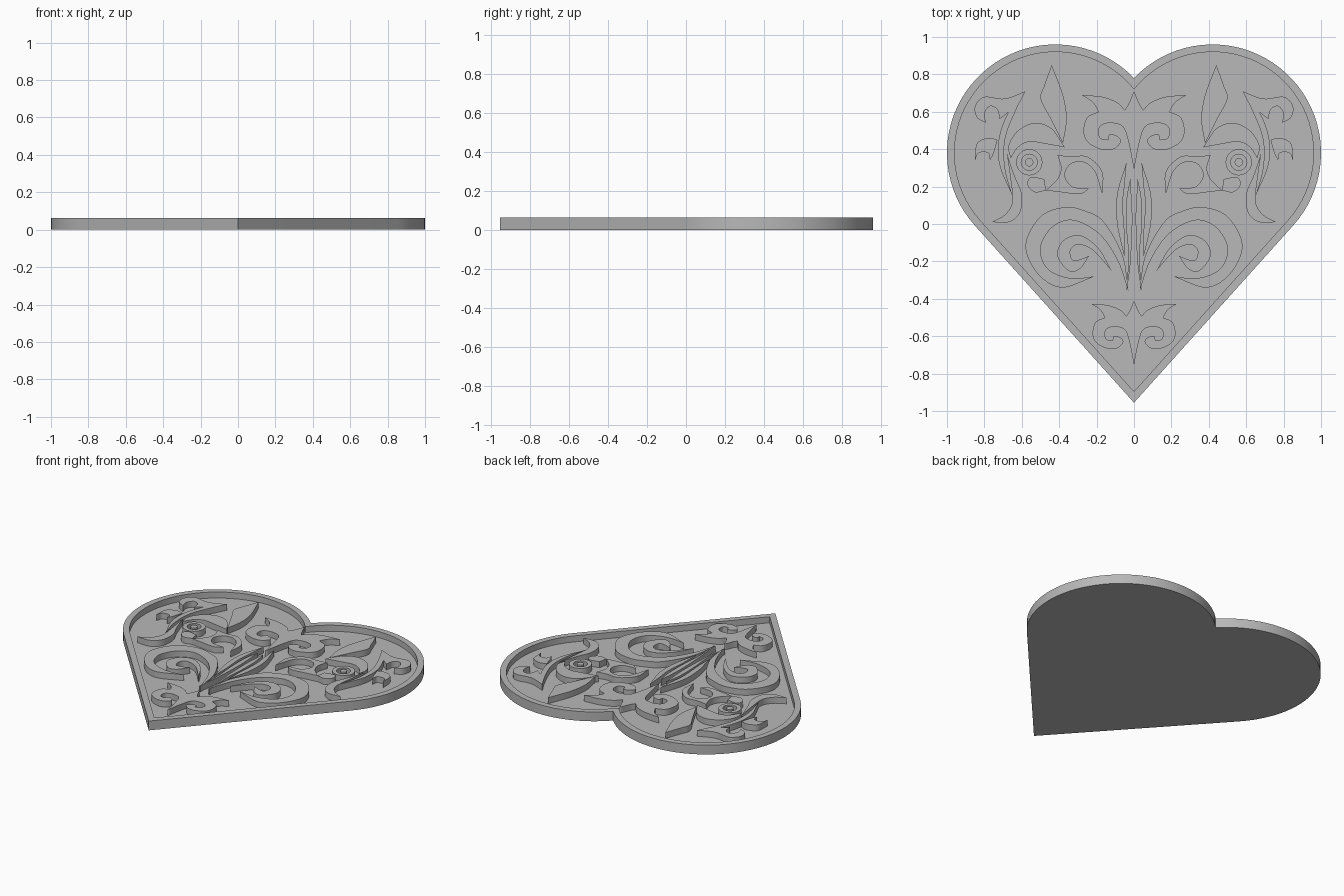
import bpy
import bmesh
import math
from mathutils import Vector

default = bpy.data.objects.get("Cube")
if default:
    bpy.data.objects.remove(default, do_unlink=True)

FLOOR, TOP = 0.022, 0.063
SINK = FLOOR - 0.003

# Single grey material
grey = bpy.data.materials.new("stone grey")
grey.use_nodes = True
colour = (0.48, 0.48, 0.48, 1)
grey.diffuse_color = colour
grey.node_tree.nodes["Principled BSDF"].inputs["Base Color"].default_value = colour


def loft(name, rings, mirrored=True):
    """Join (outline, height) rings with side faces and cap both ends."""
    bm = bmesh.new()
    loops = [[bm.verts.new((x, y, z)) for x, y in outline] for outline, z in rings]
    for lower, upper in zip(loops, loops[1:]):
        count = len(lower)
        for i in range(count):
            j = (i + 1) % count
            side = (lower[i], lower[j], upper[j], upper[i])
            # Leave the seam on the mirror plane open
            if mirrored and all(abs(v.co.x) < 1e-6 for v in side):
                continue
            bm.faces.new(side)
    bm.faces.new(loops[0][::-1])
    bm.faces.new(loops[-1])
    bmesh.ops.recalc_face_normals(bm, faces=bm.faces)
    mesh = bpy.data.meshes.new(name)
    bm.to_mesh(mesh)
    bm.free()
    mesh.materials.append(grey)
    mesh.polygons.foreach_set("use_smooth", [True] * len(mesh.polygons))
    mesh.set_sharp_from_angle(angle=math.radians(30))
    obj = bpy.data.objects.new(name, mesh)
    bpy.context.collection.objects.link(obj)
    if mirrored:
        obj.modifiers.new("mirror", "MIRROR").use_axis = (True, False, False)
    return obj


def spline(points, steps=6):
    """Smooth curve through the points, without its last point."""
    p = [Vector(q) for q in points]
    p = [2 * p[0] - p[1]] + p + [2 * p[-1] - p[-2]]
    result = []
    for a, b, c, d in zip(p, p[1:], p[2:], p[3:]):
        for k in range(steps):
            t = k / steps
            result.append(b + (c - a) * t / 2
                          + (2 * a - 5 * b + 4 * c - d) * t * t / 2
                          + (3 * b - a - 3 * c + d) * t ** 3 / 2)
    return result


def ornament(name, start, *strokes, scale=0.01, lift=0.0):
    """Raised shape outlined by smooth strokes that meet in sharp corners."""
    outline, corner = [], start
    for i, stroke in enumerate(strokes):
        path = [corner] + list(stroke)
        if i == len(strokes) - 1:
            path.append(start)
        outline += spline(path) if len(path) > 2 else [Vector(path[0])]
        corner = path[-1]
    outline = [(v.x * scale, v.y * scale + lift) for v in outline]
    loft(name, [(outline, SINK), (outline, TOP)])


# Heart tray with a raised rim
def heart(radius, steps=40):
    cx, cy, low = 0.42, 0.38, math.radians(-41.94)
    high = math.acos(-cx / radius)
    half = []
    for i in range(steps + 1):
        a = high + (low - high) * i / steps
        half.append((cx + radius * math.cos(a), cy + radius * math.sin(a)))
    half[0] = (0.0, half[0][1])
    tip = (0.0, cy + (radius + cx * math.cos(low)) / math.sin(low))
    return half + [tip] + [(-x, y) for x, y in half[:0:-1]]


outer, inner = heart(0.58), heart(0.54)
loft("heart_tray", [(outer, 0), (outer, TOP), (inner, TOP), (inner, FLOOR)], mirrored=False)

# Two fleurs on the centre line, drawn as half outlines
for name, scale, lift in (("upper_fleur", 0.01, 0.71), ("lower_fleur", 0.0082, -0.41)):
    ornament(name, (0, 0),
             [(3, -7), (5, -10)],
             [(9, -6), (17, -3), (28, -2)],
             [(22, -6), (19, -11)],
             [(25, -14), (27, -21), (25, -27), (18, -31), (11, -31),
              (7, -27), (9, -24), (13, -23), (14, -26)],
             [(18, -25), (19, -21), (17, -18), (12, -17), (6, -19), (3, -27), (0, -42)],
             [], scale=scale, lift=lift)

# Slim leaves beside the centre line
ornament("centre_outer_leaf", (4, 33),
         [(9, 16), (9, 0), (5, -18)],
         [(5, -6), (6, 10), (5, 21)])
ornament("centre_inner_leaf", (2, 24),
         [(4, 13), (4, -3), (3, -17), (4, -36)],
         [(2, -22), (1, -3), (1, 8)])

# Large lower scrolls
ornament("large_scroll", (3, -36),
         [(6, -17), (16, 1), (26, 7), (37, 9), (50, 4), (58, -11),
          (52, -26), (39, -34), (21, -28)],
         [(34, -29), (46, -24), (50, -13), (44, -2), (33, 2), (19, -5), (9, -19)])
ornament("small_scroll", (12, -25),
         [(19, -13), (29, -6), (38, -9), (41, -17), (35, -25), (29, -24), (24, -17)],
         [(29, -19), (33, -19), (34, -14), (30, -11), (22, -14)])

# Leaf and hook in the upper lobes
ornament("lobe_leaf", (44, 85),
         [(38, 69), (36, 56), (38, 43)],
         [(45, 57), (50, 67), (48, 74)])
ornament("lobe_hook", (37, 41),
         [(44, 51), (53, 54), (62, 50), (67, 42), (66, 35)],
         [(62, 41), (56, 44), (48, 43)])

# Wing, blade, flame and claw along the outside
ornament("wing_scroll", (58, 71),
         [(69, 67), (80, 68), (85, 63), (84, 57), (79, 54)],
         [(80, 59), (77, 63), (73, 61), (72, 56)],
         [(66, 61)])
ornament("side_blade", (58, 71),
         [(66, 62), (72, 47), (72, 32), (65, 15)],
         [(69, 30), (69, 45), (64, 59)])
ornament("side_flame", (68, 38),
         [(64, 26), (60, 16), (61, 6), (67, 1), (76, 1)],
         [(69, 5), (65, 12), (66, 24)])
ornament("side_claw", (85, 34),
         [(83, 38), (78, 38), (77, 34)],
         [(75, 38), (73, 45)],
         [(78, 46), (84, 43)])

# Flower bud and its sprig
ornament("flower_bud", (17, 16),
         [(17, 28), (25, 36), (34, 36), (41, 37)],
         [(39, 30), (41, 24), (47, 18)],
         [(39, 17), (29, 16), (24, 19)],
         [(33, 20), (37, 26), (34, 32), (27, 33), (21, 28)])
ornament("bud_sprig", (47, 18),
         [(53, 17), (57, 21), (55, 25), (48, 24)],
         [])


# Round rosette with a hollow and a centre stud
def circle(radius, steps=32):
    angles = [math.tau * i / steps for i in range(steps)]
    return [(0.56 + radius * math.cos(a), 0.33 + radius * math.sin(a)) for a in angles]


rim, hollow, stud = circle(0.07), circle(0.043), circle(0.022)
loft("rosette", [(rim, SINK), (rim, TOP), (hollow, TOP), (hollow, FLOOR + 0.01),
                 (stud, FLOOR + 0.01), (stud, TOP)])
